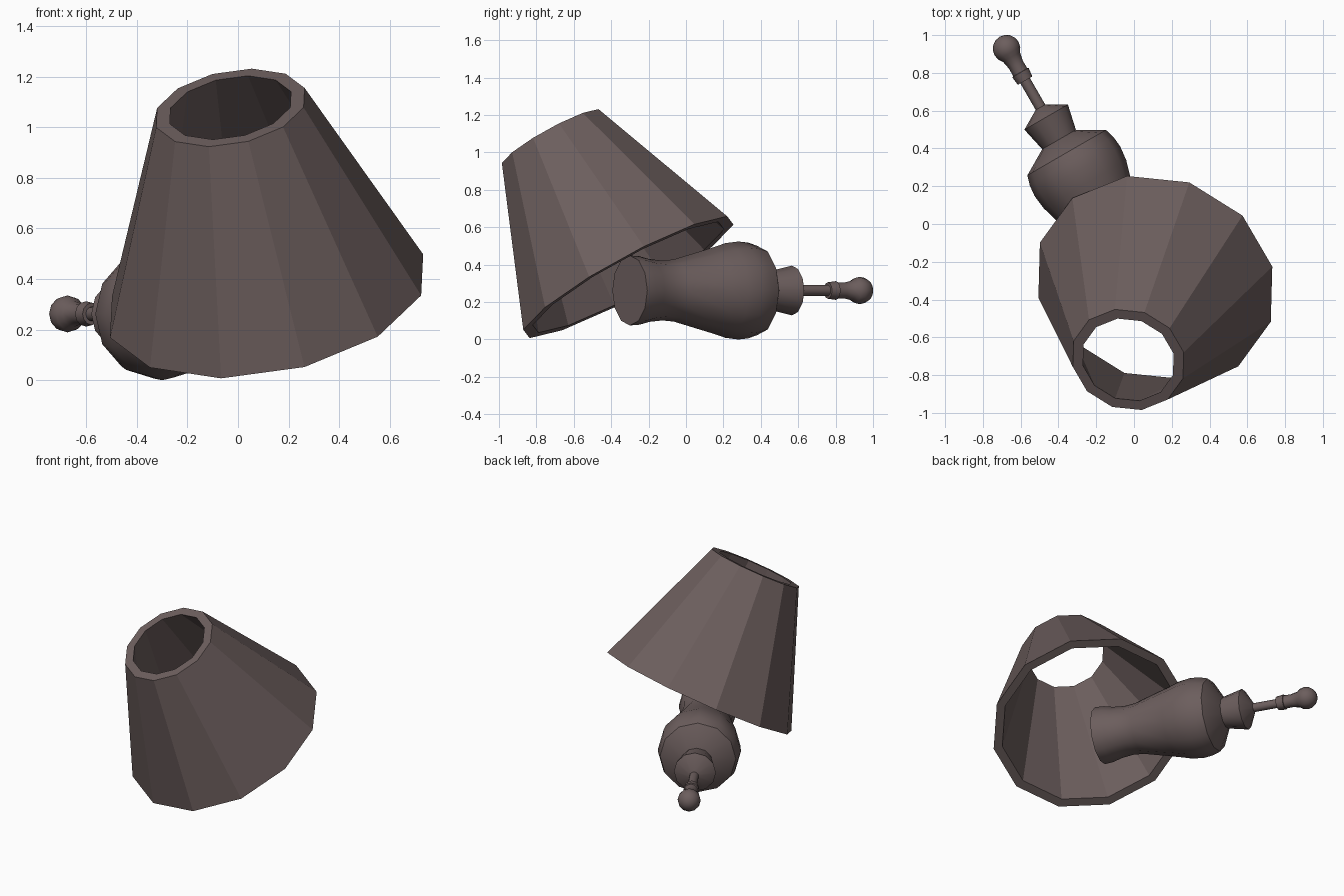
import bpy, bmesh
from math import sin, cos, pi, radians
from mathutils import Vector, Matrix

if "Cube" in bpy.data.objects:
    bpy.data.objects.remove(bpy.data.objects["Cube"])

mat = bpy.data.materials.new("dark_brown")
mat.diffuse_color = (0.15, 0.112, 0.11, 1)
mat.use_nodes = True
mat.node_tree.nodes["Principled BSDF"].inputs["Base Color"].default_value = mat.diffuse_color


def lathe(name, profile, origin, axis, ref, closed=False, smooth=True, sides=12):
    """Spin (distance, radius) points around axis; ref is the first corner's direction."""
    axis = Vector(axis).normalized()
    u = Vector(ref)
    u = (u - axis * u.dot(axis)).normalized()
    v = axis.cross(u)
    origin = Vector(origin)
    bm = bmesh.new()
    rings = []
    for d, r in profile:
        if r == 0:
            rings.append([bm.verts.new(origin + axis * d)] * sides)
        else:
            rings.append([bm.verts.new(origin + axis * d + r * (
                u * cos(2 * pi * i / sides) + v * sin(2 * pi * i / sides)))
                for i in range(sides)])
    pairs = list(zip(rings, rings[1:]))
    if closed:
        pairs.append((rings[-1], rings[0]))
    for a, b in pairs:
        for i in range(sides):
            j = (i + 1) % sides
            bm.faces.new(dict.fromkeys((a[i], a[j], b[j], b[i])))
    if not closed:
        for ring in (rings[0], rings[-1]):
            if ring[0] is not ring[1]:
                bm.faces.new(ring)
    bmesh.ops.recalc_face_normals(bm, faces=bm.faces)
    mesh = bpy.data.meshes.new(name)
    bm.to_mesh(mesh)
    bm.free()
    mesh.materials.append(mat)
    ob = bpy.data.objects.new(name, mesh)
    bpy.context.collection.objects.link(ob)
    if smooth:
        bpy.ops.object.select_all(action='DESELECT')
        bpy.context.view_layer.objects.active = ob
        ob.select_set(True)
        bpy.ops.object.shade_smooth_by_angle(angle=radians(35))
    return ob


# Tilted open shade: a thick faceted cone tube
lathe("lamp_shade", [(0, 0.646), (0.862, 0.306), (0.862, 0.25), (0, 0.588)],
      (0.113, -0.308, 0.333), (-0.166, -0.476, 0.8635), (0.613, -0.21, 0.002),
      closed=True, smooth=False)

# Lamp lying on its side; distances are measured from its widest ring
lamp = dict(origin=(-0.30, 0.28, 0.262), axis=(-0.5, 0.866, 0), ref=(0, 0, 1))

# Vase-shaped body with flat foot and rounded shoulder
lathe("lamp_body", [(-0.67, 0.187), (-0.61, 0.183), (-0.55, 0.168), (-0.47, 0.16),
                    (-0.40, 0.166), (-0.165, 0.228), (-0.08, 0.253), (0, 0.262),
                    (0.06, 0.256), (0.113, 0.24), (0.195, 0.10)], **lamp)

# Flared socket collar with conical top
lathe("socket_collar", [(0.19, 0.102), (0.33, 0.133), (0.39, 0.03)], **lamp)

# Thin rod
lathe("rod", [(0.37, 0.029), (0.58, 0.029)], **lamp)

# Finial: small ring, waist and ball
ball = [(0.749 - 0.073 * cos(a), 0.073 * sin(a))
        for a in (radians(t) for t in (45, 67, 90, 112, 135, 157))]
lathe("finial", [(0.553, 0.044), (0.602, 0.05), (0.604, 0.043), (0.65, 0.042)]
      + ball + [(0.822, 0)], **lamp)
